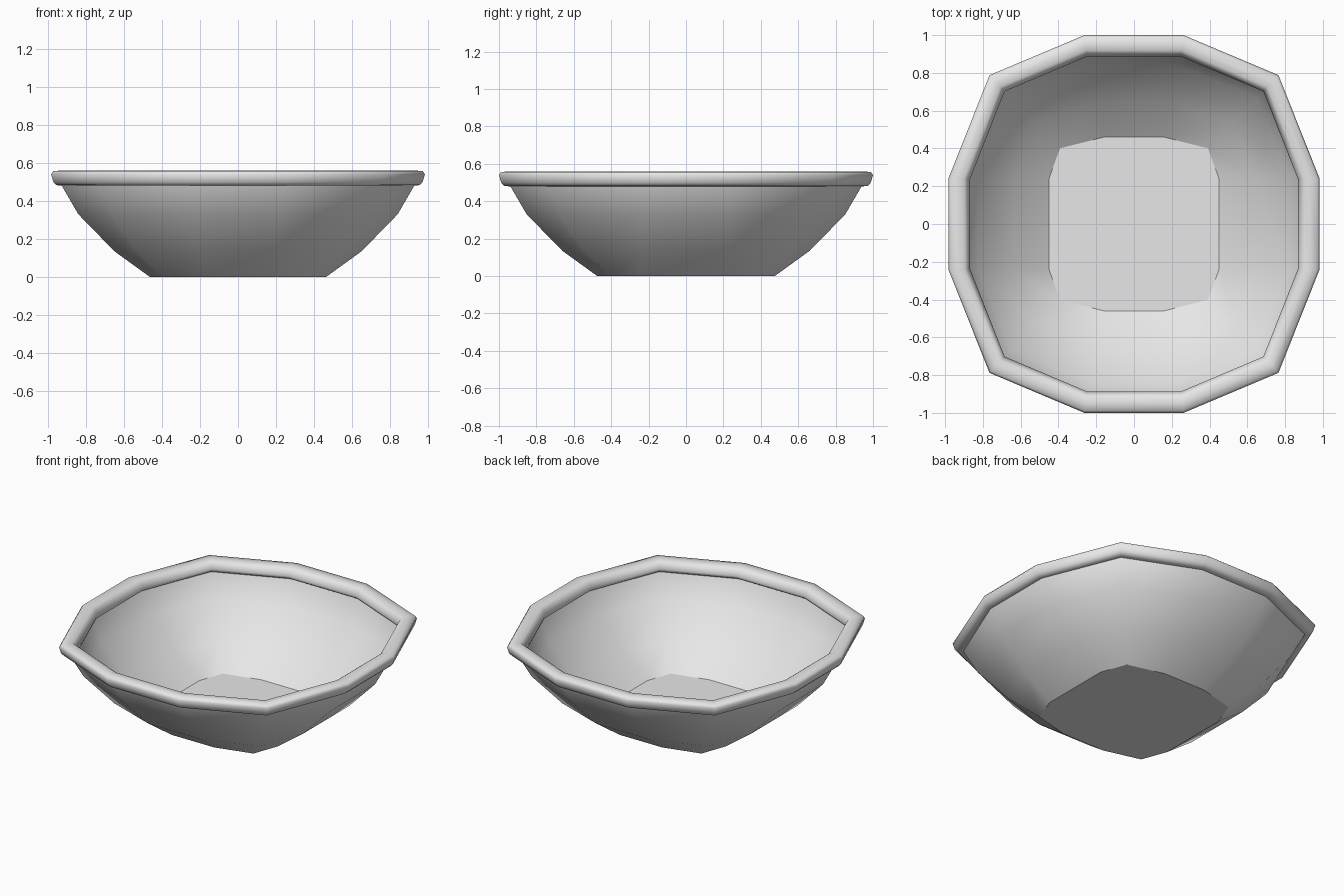
import bpy
import bmesh
from mathutils import Vector

cube = bpy.data.objects.get("Cube")
if cube:
    bpy.data.objects.remove(cube, do_unlink=True)

grey = bpy.data.materials.new("light_grey")
grey.use_nodes = True
grey.diffuse_color = (0.8, 0.8, 0.8, 1)
grey.node_tree.nodes["Principled BSDF"].inputs["Base Color"].default_value = (0.8, 0.8, 0.8, 1)


def outline(small, large, t):
    """Twelve-sided outline blended between two quarter outlines."""
    q = [Vector(a).lerp(Vector(b), t) if 0 <= t <= 1 else
         Vector(a) + (Vector(b) - Vector(a)) * t for a, b in zip(small, large)]
    half = [(p.x, p.y) for p in q] + [(-p.x, p.y) for p in reversed(q)]
    return half + [(-x, -y) for x, y in half]


def loft(bm, small, large, profile):
    """Rings of vertices joined by quads; profile holds (blend, height)."""
    rings = [[bm.verts.new((x, y, z)) for x, y in outline(small, large, t)]
             for t, z in profile]
    for low, high in zip(rings, rings[1:]):
        bridge(bm, low, high)
    return rings


def bridge(bm, low, high):
    n = len(low)
    for i in range(n):
        j = (i + 1) % n
        bm.faces.new((low[i], low[j], high[j], high[i])).smooth = True


def finish(bm, name):
    bmesh.ops.recalc_face_normals(bm, faces=bm.faces)
    mesh = bpy.data.meshes.new(name)
    bm.to_mesh(mesh)
    bm.free()
    mesh.materials.append(grey)
    obj = bpy.data.objects.new(name, mesh)
    bpy.context.collection.objects.link(obj)
    return obj


# Bowl shell: thin wall with a flat floor
foot = [(0.463, 0.24), (0.40, 0.41), (0.155, 0.474)]
brim = [(0.93, 0.24), (0.725, 0.74), (0.25, 0.942)]
outside = [(0, 0), (0.4, 0.135), (0.807, 0.33), (1, 0.485), (1.01, 0.51)]
inside = [(t - 0.027, z + 0.01) for t, z in outside]

bm = bmesh.new()
rings = loft(bm, foot, brim, outside + inside[::-1])
for ring in (rings[0], rings[-1]):
    floor = bm.faces.new(ring)
    floor.smooth = False
    for edge in floor.edges:
        edge.smooth = False
finish(bm, "bowl_shell")

# Rounded lip around the top
lip_inner = [(0.867, 0.24), (0.685, 0.702), (0.25, 0.886)]
lip_outer = [(0.983, 0.24), (0.765, 0.788), (0.262, 1.0)]
section = [(0.55, 0.48), (0.77, 0.483), (0.89, 0.498), (1, 0.54), (0.9, 0.556),
           (0.55, 0.56), (0.28, 0.557), (0.14, 0.545), (0, 0.51), (0.05, 0.493),
           (0.2, 0.483)]
bm = bmesh.new()
rings = loft(bm, lip_inner, lip_outer, section)
bridge(bm, rings[-1], rings[0])
finish(bm, "bowl_lip")
